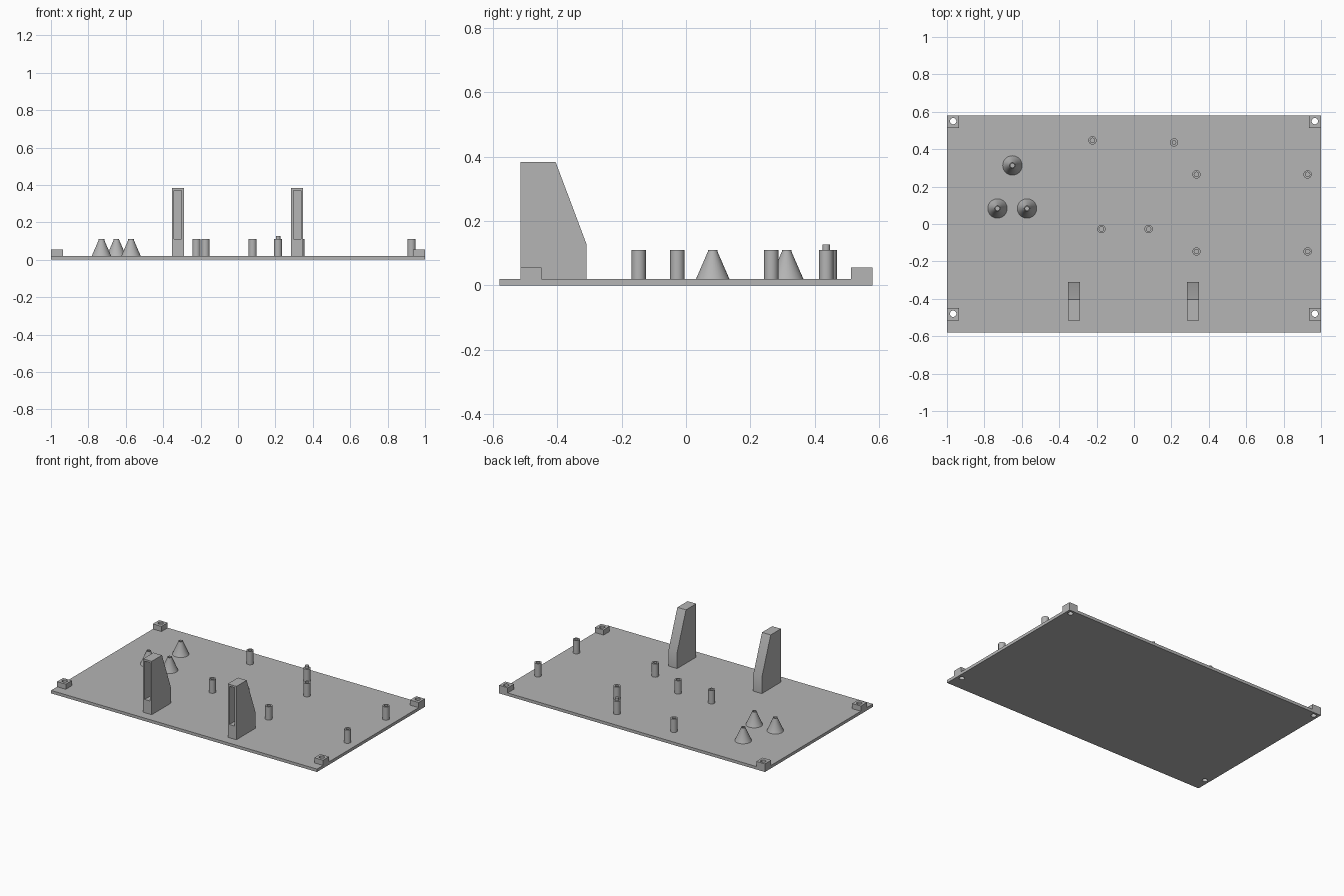
import bpy, bmesh, math

if "Cube" in bpy.data.objects:
    bpy.data.objects.remove(bpy.data.objects["Cube"])

grey = bpy.data.materials.new("light grey")
grey.diffuse_color = (0.46, 0.46, 0.46, 1)
grey.use_nodes = True
grey.node_tree.nodes["Principled BSDF"].inputs["Base Color"].default_value = grey.diffuse_color

TOP = 0.02       # top of the base plate
RIM = 0.11       # top of the posts and cones


def finish(name, bm):
    bmesh.ops.recalc_face_normals(bm, faces=bm.faces)
    mesh = bpy.data.meshes.new(name)
    bm.to_mesh(mesh)
    bm.free()
    mesh.materials.append(grey)
    obj = bpy.data.objects.new(name, mesh)
    bpy.context.collection.objects.link(obj)
    return obj


def prism(name, outline, axis, lo, hi):
    """Extrude a 2D outline along x (outline in yz) or z (outline in xy)."""
    bm = bmesh.new()
    place = (lambda p, t: (t, p[0], p[1])) if axis == "x" else (lambda p, t: (p[0], p[1], t))
    face = bm.faces.new([bm.verts.new(place(p, lo)) for p in outline])
    ext = bmesh.ops.extrude_face_region(bm, geom=[face])["geom"]
    step = (hi - lo, 0, 0) if axis == "x" else (0, 0, hi - lo)
    bmesh.ops.translate(bm, vec=step, verts=[v for v in ext if isinstance(v, bmesh.types.BMVert)])
    return finish(name, bm)


def box(name, x0, x1, y0, y1, z0, z1):
    return prism(name, [(x0, y0), (x1, y0), (x1, y1), (x0, y1)], "z", z0, z1)


def lathe(name, x, y, profile, n=32):
    """Revolve (radius, z) points; a zero radius closes the end."""
    bm = bmesh.new()
    rings = []
    for r, z in profile:
        count = n if r else 1
        rings.append([bm.verts.new((x + r * math.cos(2 * math.pi * i / n),
                                    y + r * math.sin(2 * math.pi * i / n), z))
                      for i in range(count)])
    for a, b in zip(rings, rings[1:]):
        for i in range(n):
            j = (i + 1) % n
            quad = [a[i % len(a)], a[j % len(a)], b[j % len(b)], b[i % len(b)]]
            bm.faces.new(list(dict.fromkeys(quad)))
    return finish(name, bm)


def cut(obj, cutter):
    mod = obj.modifiers.new("cut", "BOOLEAN")
    mod.operation, mod.solver, mod.object = "DIFFERENCE", "EXACT", cutter
    bpy.context.view_layer.objects.active = obj
    bpy.ops.object.modifier_apply(modifier=mod.name)


# Base plate with corner mounting blocks, drilled through
plate = box("base_plate", -1, 1, -0.58, 0.58, 0, TOP)
for side in (-1, 1):
    for y0, y1, hole_y in ((-0.515, -0.45, -0.48), (0.513, 0.58, 0.55)):
        x0, x1 = sorted((side * 0.935, side))
        block = box("corner_block", x0, x1, y0, y1, TOP, 0.055)
        drill = lathe("drill", side * 0.967, hole_y,
                      [(0, -0.1), (0.017, -0.1), (0.017, 0.2), (0, 0.2)])
        cut(plate, drill)
        cut(block, drill)
        bpy.data.objects.remove(drill)

# Upright brackets with a slot in the front
bracket = [(-0.515, TOP), (-0.31, TOP), (-0.31, 0.13), (-0.405, 0.383), (-0.515, 0.383)]
for cx in (-0.321, 0.316):
    stand = prism("slotted_bracket", bracket, "x", cx - 0.0325, cx + 0.0325)
    slot = box("slot", cx - 0.02, cx + 0.02, -0.6, -0.435, 0.11, 0.37)
    cut(stand, slot)
    bpy.data.objects.remove(slot)

# Hollow standoff posts
for x, y in ((-0.222, 0.447), (0.334, 0.265), (0.928, 0.265), (-0.174, -0.027),
             (0.078, -0.027), (0.334, -0.147), (0.928, -0.147)):
    lathe("standoff_post", x, y, [(0, TOP), (0.022, TOP), (0.022, RIM),
                                  (0.012, RIM), (0.012, 0.03), (0, 0.03)])

# Post with a locating pin
lathe("pin_post", 0.214, 0.436, [(0, TOP), (0.022, TOP), (0.022, RIM),
                                 (0.012, RIM), (0.012, 0.128), (0, 0.128)])

# Conical supports with a short hollow neck
for x, y in ((-0.65, 0.313), (-0.73, 0.083), (-0.572, 0.083)):
    lathe("cone_support", x, y, [(0, TOP), (0.052, TOP), (0.015, 0.105), (0.015, RIM),
                                 (0.010, RIM), (0.010, 0.03), (0, 0.03)])

# Smooth round sides, keep sharp edges
bpy.ops.object.select_all(action="SELECT")
bpy.context.view_layer.objects.active = plate
bpy.ops.object.shade_smooth_by_angle(angle=math.radians(25))
